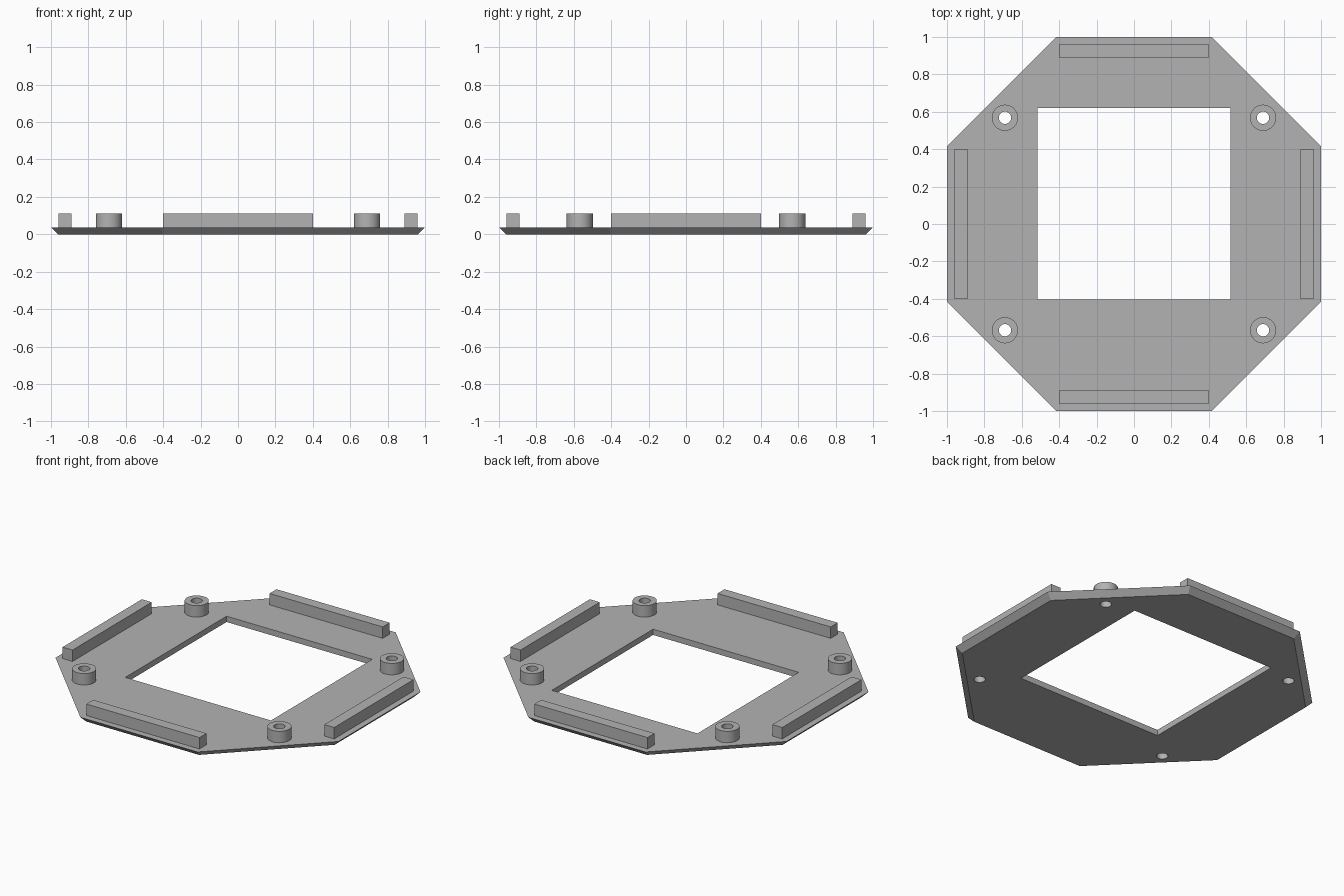
import bpy, bmesh
from math import cos, sin, pi, radians, tan

cube = bpy.data.objects.get("Cube")
if cube:
    bpy.data.objects.remove(cube)

PLATE_TOP, TOP = 0.037, 0.11
HOLE_R, BOSS_R = 0.033, 0.07
BOSSES = [(sx * 0.69, sy * 0.568) for sx in (-1, 1) for sy in (-1, 1)]

grey = bpy.data.materials.new("plain_grey")
grey.use_nodes = True
grey.diffuse_color = (0.45, 0.45, 0.45, 1)
grey.node_tree.nodes["Principled BSDF"].inputs["Base Color"].default_value = grey.diffuse_color


def ring(radius, sides, centre=(0, 0), turn=0.0):
    """Points of a regular polygon."""
    return [(centre[0] + radius * cos(turn + 2 * pi * i / sides),
             centre[1] + radius * sin(turn + 2 * pi * i / sides)) for i in range(sides)]


def rectangle(x0, x1, y0, y1):
    return [(x0, y0), (x1, y0), (x1, y1), (x0, y1)]


def slab(name, z0, z1, outline, holes=(), top_outline=None):
    """Flat part with walls from z0 to z1 around an outline and its holes."""
    bm = bmesh.new()
    caps = ([], [])
    loops = [(outline, top_outline or outline)] + [(h, h) for h in holes]
    for low, high in loops:
        a = [bm.verts.new((x, y, z0)) for x, y in low]
        b = [bm.verts.new((x, y, z1)) for x, y in high]
        n = len(a)
        for i in range(n):
            j = (i + 1) % n
            bm.faces.new((a[i], a[j], b[j], b[i]))
            caps[0].append(bm.edges.get((a[i], a[j])))
            caps[1].append(bm.edges.get((b[i], b[j])))
    for edges, up in zip(caps, (-1, 1)):
        bmesh.ops.triangle_fill(bm, edges=edges, use_beauty=True, normal=(0, 0, up))
    bmesh.ops.recalc_face_normals(bm, faces=bm.faces)
    mesh = bpy.data.meshes.new(name)
    bm.to_mesh(mesh)
    bm.free()
    mesh.materials.append(grey)
    obj = bpy.data.objects.new(name, mesh)
    bpy.context.collection.objects.link(obj)
    return obj


def smooth(obj):
    bpy.ops.object.select_all(action='DESELECT')
    obj.select_set(True)
    bpy.context.view_layer.objects.active = obj
    bpy.ops.object.shade_smooth_by_angle(angle=radians(30))


# Octagonal plate: undercut rim, off-centre window and four screw holes
apothem = cos(pi / 8)
window = rectangle(-0.515, 0.515, -0.403, 0.62)
screw_holes = [ring(HOLE_R, 32, c) for c in BOSSES]
slab("base_plate", 0, PLATE_TOP,
     ring(0.963 / apothem, 8, turn=pi / 8), [window] + screw_holes,
     ring(1 / apothem, 8, turn=pi / 8))

# Hollow screw bosses
for i, centre in enumerate(BOSSES):
    smooth(slab(f"screw_boss_{i + 1}", PLATE_TOP, TOP,
                ring(BOSS_R, 32, centre), [ring(HOLE_R, 32, centre)]))

# Raised locating rails along the four straight sides
for side, s in (("front", -1), ("back", 1)):
    y = s * 0.925
    slab(f"{side}_rail", PLATE_TOP, TOP, rectangle(-0.4, 0.4, y - 0.035, y + 0.035))
for side, s in (("right", -1), ("left", 1)):
    x = s * 0.925
    slab(f"{side}_rail", PLATE_TOP, TOP, rectangle(x - 0.035, x + 0.035, -0.4, 0.4))
